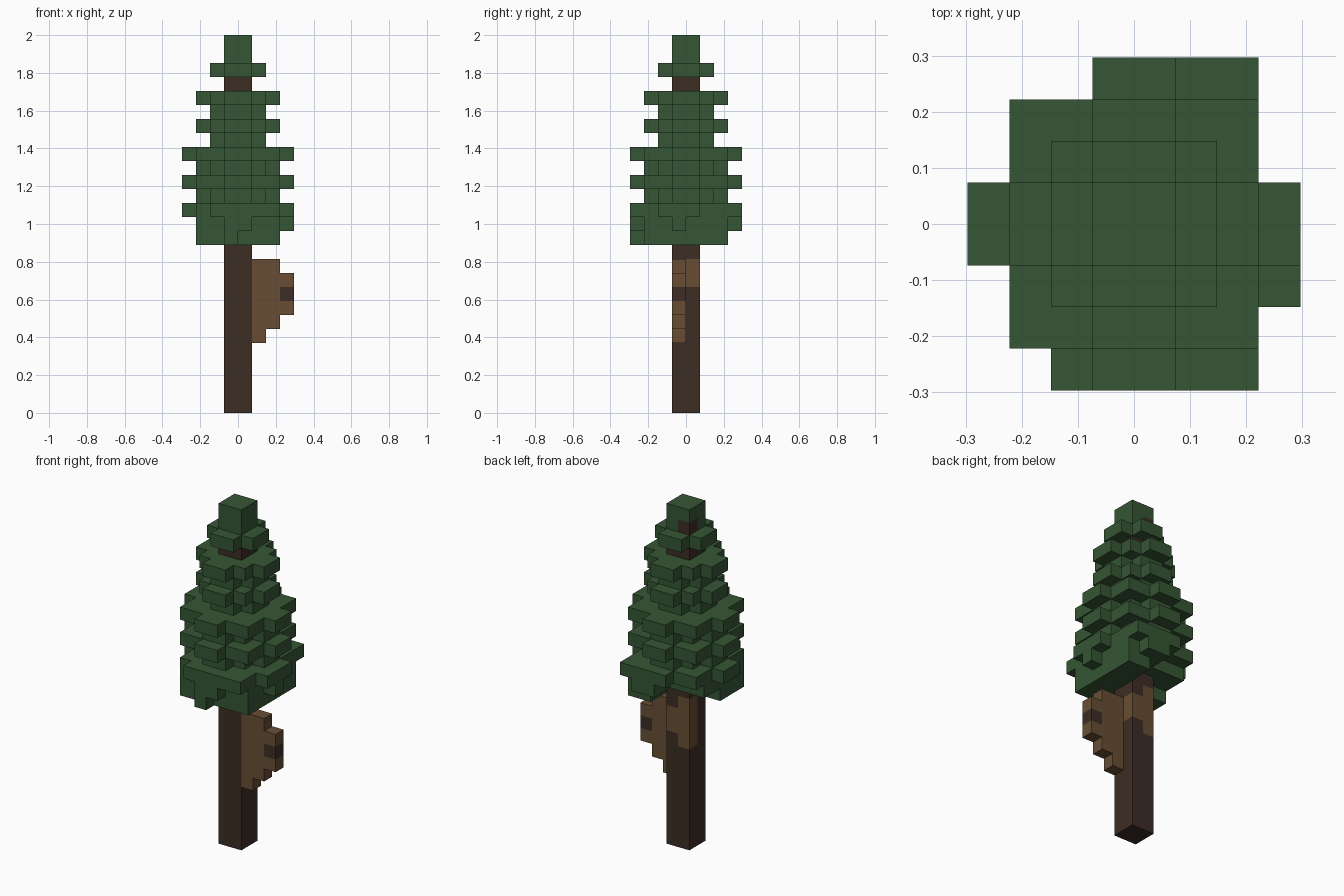
import bpy
import bmesh
from mathutils import Vector

cube = bpy.data.objects.get("Cube")
if cube:
    bpy.data.objects.remove(cube, do_unlink=True)

UNIT = 2 / 27  # edge of one block


def make_material(name, rgb):
    mat = bpy.data.materials.new(name)
    mat.use_nodes = True
    color = (*rgb, 1)
    mat.diffuse_color = color
    bsdf = mat.node_tree.nodes["Principled BSDF"]
    bsdf.inputs["Base Color"].default_value = color
    bsdf.inputs["Roughness"].default_value = 0.9
    return mat


MATERIALS = [
    make_material("dark bark", (0.045, 0.026, 0.018)),
    make_material("light bark", (0.138, 0.076, 0.034)),
    make_material("needle green", (0.036, 0.093, 0.034)),
]
DARK, LIGHT, GREEN = range(3)
parts = {"trunk": {}, "bark_growth": {}, "foliage": {}}
taken = {}


def fill(part, color, xs, ys, zs, repaint=False):
    """Fill a box of blocks; each range is (start, end)."""
    for x in range(*xs):
        for y in range(*ys):
            for z in range(*zs):
                cell = (x, y, z)
                if repaint or cell not in taken:
                    parts[part][cell] = color
                    taken[cell] = part


def disc(radius, z):
    """Foliage layer: a square core with a short arm on each side."""
    core, layer = (1 - radius, radius - 1), (z, z + 1)
    fill("foliage", GREEN, core, core, layer)
    fill("foliage", GREEN, (-radius, radius), (-1, 1), layer)
    fill("foliage", GREEN, (-1, 1), (-radius, radius), layer)


def build(name, cells):
    """Make one object from the outer faces of its blocks."""
    bm = bmesh.new()
    corners = {}

    def corner(point):
        key = tuple(round(c) for c in point)
        if key not in corners:
            corners[key] = bm.verts.new(Vector(key) * UNIT)
        return corners[key]

    for cell, color in cells.items():
        middle = Vector(cell) + Vector((0.5, 0.5, 0.5))
        for axis in range(3):
            for sign in (-1, 1):
                n = Vector((0, 0, 0))
                n[axis] = sign
                if tuple(int(c) for c in Vector(cell) + n) in taken:
                    continue
                u = Vector((0, 0, 0))
                u[(axis + 1) % 3] = 1
                v = n.cross(u)
                ring = [middle + (n + a * u + b * v) / 2
                        for a, b in ((-1, -1), (1, -1), (1, 1), (-1, 1))]
                face = bm.faces.new([corner(p) for p in ring])
                face.material_index = color
    mesh = bpy.data.meshes.new(name)
    bm.to_mesh(mesh)
    bm.free()
    for mat in MATERIALS:
        mesh.materials.append(mat)
    bpy.context.collection.objects.link(bpy.data.objects.new(name, mesh))


# Trunk, with lighter bark on the back
fill("trunk", DARK, (-1, 1), (-1, 1), (0, 25))
fill("trunk", DARK, (-1, 0), (0, 1), (25, 26))
fill("trunk", LIGHT, (0, 1), (0, 1), (9, 11), repaint=True)
fill("trunk", LIGHT, (-1, 0), (0, 1), (8, 12), repaint=True)

# Stepped growth on the left side, with a dark knot at its tip
for x, span in ((1, (5, 11)), (2, (6, 11)), (3, (7, 10))):
    fill("bark_growth", LIGHT, (x, x + 1), (-1, 0), span)
fill("bark_growth", DARK, (3, 4), (-1, 0), (8, 9), repaint=True)

# Tip and regular foliage layers
fill("foliage", GREEN, (-1, 1), (-1, 1), (25, 27))
for radius, levels in ((2, (19, 21, 24)), (3, (15, 17, 20, 22)), (4, (14, 16, 18))):
    for z in levels:
        disc(radius, z)

# Ragged lower foliage: extra tufts, then the two hanging layers
RAGGED = [
    ((-2, 3), (-4, -3), (14, 15)),
    ((-1, 3), (3, 4), (14, 15)),
    ((3, 4), (-2, 1), (14, 15)),
    ((-3, 3), (-3, 2), (13, 14)),
    ((0, 3), (2, 3), (13, 14)),
    ((-1, 1), (-4, -3), (13, 14)),
    ((3, 4), (-1, 0), (13, 14)),
    ((0, 2), (3, 4), (13, 14)),
    ((-3, 3), (-3, 0), (12, 13)),
    ((1, 3), (0, 3), (12, 13)),
    ((-1, 0), (-4, -3), (12, 13)),
]
for box in RAGGED:
    fill("foliage", GREEN, *box)

for name, cells in parts.items():
    build(name, cells)
